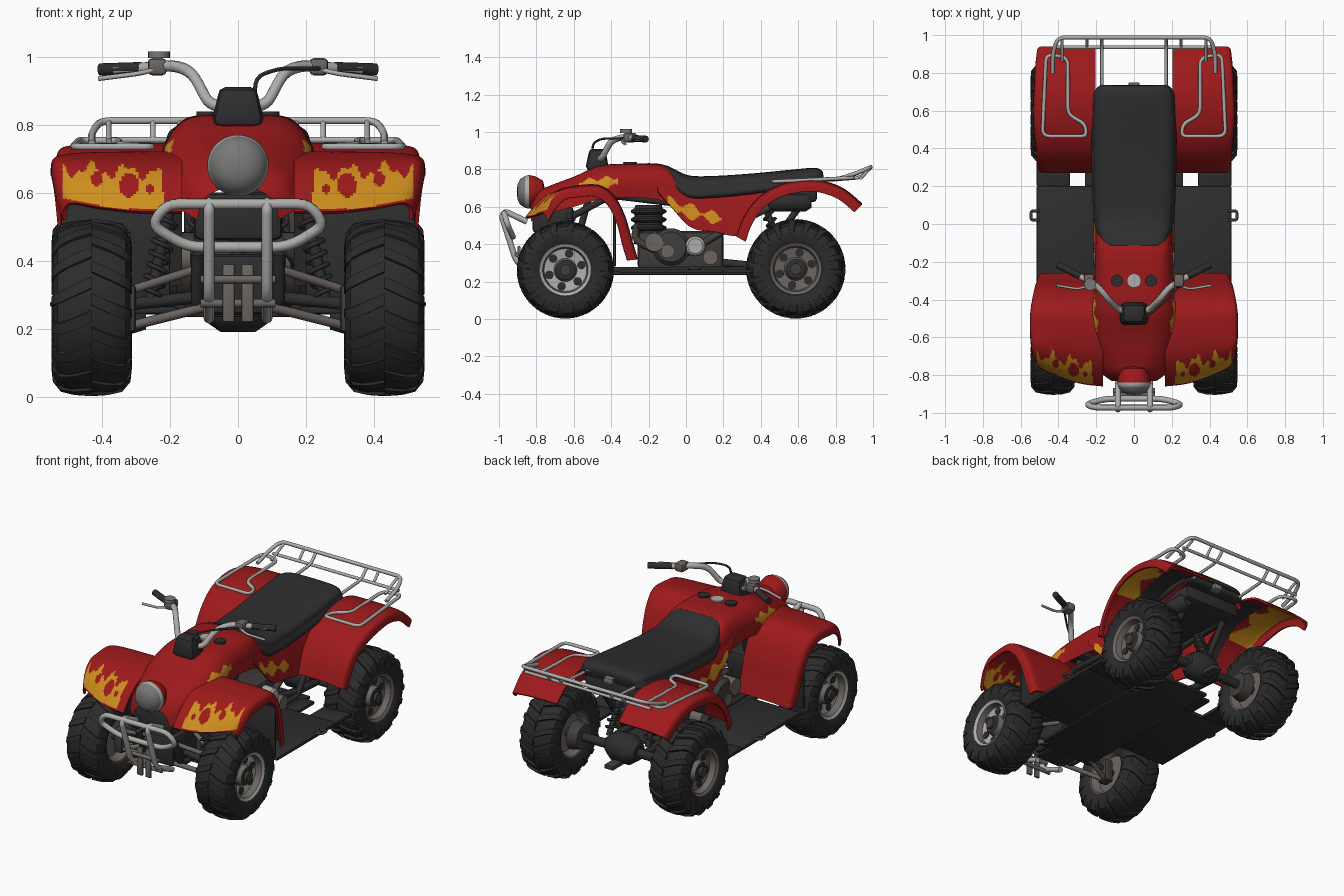
import bpy, bmesh, math
from mathutils import Vector as V

if "Cube" in bpy.data.objects:
    bpy.data.objects.remove(bpy.data.objects["Cube"])

def mat(name, *c):
    m = bpy.data.materials.new(name)
    m.diffuse_color = (*c, 1)
    m.use_nodes = True
    m.node_tree.nodes["Principled BSDF"].inputs["Base Color"].default_value = m.diffuse_color
    return m

RED, YEL = mat("red paint", .34, .010, .011), mat("flame yellow", .62, .275, .013)
BLK, TYR = mat("black plastic", .027, .027, .027), mat("tyre rubber", .024, .024, .024)
SIL, WRM = mat("silver metal", .42, .42, .41), mat("warm grey metal", .15, .13, .12)
LEN, ENG = mat("lens grey", .19, .19, .185), mat("dark engine grey", .05, .048, .046)

# ---------- helpers ----------
def finish(name, bm, mats, mirror=False, angle=38):
    bm.normal_update()
    for f in bm.faces:
        f.smooth = True
    for e in bm.edges:
        e.smooth = len(e.link_faces) != 2 or e.calc_face_angle(0) < math.radians(angle)
    me = bpy.data.meshes.new(name)
    for m in mats:
        me.materials.append(m)
    bm.to_mesh(me)
    ob = bpy.data.objects.new(name, me)
    bpy.context.collection.objects.link(ob)
    if mirror:
        ob.modifiers.new("mirror", 'MIRROR')
    return ob

def box(name, x0, x1, y0, y1, z0, z1, m, bevel=.01, mirror=False):
    bm = bmesh.new()
    for v in bmesh.ops.create_cube(bm, size=1)["verts"]:
        v.co = [(a + b) / 2 + c * (b - a) for c, a, b in zip(v.co, (x0, y0, z0), (x1, y1, z1))]
    bmesh.ops.bevel(bm, geom=bm.edges[:], offset=bevel, segments=2, profile=.5, affect='EDGES')
    return finish(name, bm, [m], mirror)

def lathe(name, prof, mats, loc, d=(1, 0, 0), n=32, mirror=False, idx=None):
    """prof: (distance along d, radius); idx: material per segment"""
    bm, q = bmesh.new(), V(d).to_track_quat('Z', 'Y')
    ang = [2 * math.pi * i / n for i in range(n)]
    rings = [[bm.verts.new(V(loc) + q @ V((r * math.cos(t), r * math.sin(t), a))) for t in ang] for a, r in prof]
    for k, (p, s) in enumerate(zip(rings, rings[1:])):
        for i in range(n):
            bm.faces.new((p[i - 1], p[i], s[i], s[i - 1])).material_index = idx[k] if idx else 0
    bmesh.ops.remove_doubles(bm, verts=bm.verts[:], dist=1e-5)
    bmesh.ops.recalc_face_normals(bm, faces=bm.faces[:])
    return finish(name, bm, mats, mirror)

def rod(name, a, b, r, m, mirror=False, n=20):
    L = (V(b) - V(a)).length
    return lathe(name, [(0, 0), (0, r), (L, r), (L, 0)], [m], a, V(b) - V(a), n, mirror)

def tube(name, pts, r, m, mirror=False, cyclic=False, fil=.04):
    p, out = [V(x) for x in pts], []
    for i, c in enumerate(p):
        a, b = p[i - 1] - c, p[(i + 1) % len(p)] - c
        d = min(fil, .45 * a.length, .45 * b.length) if cyclic or 0 < i < len(p) - 1 else 0
        a, b = c + a.normalized() * d, c + b.normalized() * d
        out += [a * (1 - t) ** 2 + c * 2 * t * (1 - t) + b * t * t for t in ((0, .25, .5, .75, 1) if d else (0,))]
    cu = bpy.data.curves.new(name, 'CURVE')
    cu.dimensions, cu.bevel_depth, cu.bevel_resolution, cu.use_fill_caps = '3D', r, 2, True
    s = cu.splines.new('POLY')
    s.points.add(len(out) - 1)
    s.points.foreach_set("co", [x for c in out for x in (*c, 1)])
    s.use_cyclic_u = cyclic
    tmp = bpy.data.objects.new("tmp", cu)
    bpy.context.collection.objects.link(tmp)
    me = bpy.data.meshes.new_from_object(tmp.evaluated_get(bpy.context.evaluated_depsgraph_get()))
    bm = bmesh.new()
    bm.from_mesh(me)
    bpy.data.objects.remove(tmp)
    return finish(name, bm, [m], mirror, 60)

def spline(p, n):
    out = []
    for i in range(n + 1):
        t = i * (len(p) - 1) / n
        k = min(int(t), len(p) - 2)
        u, a, b, c, d = t - k, p[max(k - 1, 0)], p[k], p[k + 1], p[min(k + 2, len(p) - 1)]
        out.append((b * 2 + (c - a) * u + (a * 2 - b * 5 + c * 4 - d) * u * u + (b * 3 - a - c * 3 + d) * u ** 3) * .5)
    return out

def patch(name, rows, mats, n, m, ref=(0, 0, 1), thick=0, rule=lambda c: 0, inner=lambda c: 0):
    """Smooth mirrored sheet through control rows; rule / inner give the outside / underside colour."""
    rows = [spline([V(c) for c in r], m) for r in rows]
    bm = bmesh.new()
    g = [[bm.verts.new(c) for c in spline([r[j] for r in rows], n)] for j in range(m + 1)]
    quads = [(g[i][j], g[i + 1][j], g[i + 1][j + 1], g[i][j + 1]) for i in range(m) for j in range(n)]
    fs = [bm.faces.new(q) for q in quads]
    bm.normal_update()
    if sum(f.normal.dot(V(ref)) for f in fs) < 0:
        bmesh.ops.reverse_faces(bm, faces=fs)
        bm.normal_update()
    for f in fs:
        f.material_index = rule(f.calc_center_median())
    if thick:
        edges = [e.verts[:] for e in bm.edges if len(e.link_faces) == 1]
        low = {v: bm.verts.new(v.co - v.normal * thick) for col in g for v in col}
        for q in quads:
            f = bm.faces.new([low[v] for v in reversed(q)])
            f.material_index = inner(f.calc_center_median())
        for a, b in edges:
            bm.faces.new((a, b, low[b], low[a]))
        bmesh.ops.recalc_face_normals(bm, faces=bm.faces[:])
    return finish(name, bm, mats, True, 50)

# ---------- wheels: tyre, curved tread lugs, rim ----------
for tag, y, z, R, depth, lugs, ring in (("front_wheel", -.645, .262, .26, .008, 16, SIL), ("rear_wheel", .587, .268, .266, .014, 18, WRM)):
    c, B = (.43, y, z), R - depth
    half = [(.098, .135), (.114, .165), (.114, B - .055), (.1, B - .02), (.065, B - .005)]
    lathe(tag + "_tyre", [(-a, r) for a, r in half] + [(0, B)] + half[::-1], [TYR], c, n=48, mirror=True)
    bm, w = bmesh.new(), 1.1 / lugs
    for s, k in [(s, k) for s in (-1, 1) for k in range(lugs)]:
        a0, rings = 2 * math.pi * (k + .25 * s) / lugs, []
        for x, r, a in ((.0, R, 0), (.05, R - .003, .09), (.09, R - .013, .16), (.114, R - .042, .19), (.118, R - .08, .19)):
            rings.append([bm.verts.new((.43 + s * (x - .012 * lo * (x > .1)), y + q * math.cos(a0 + a + da), z + q * math.sin(a0 + a + da)))
                          for q, da, lo in ((r, -w, 0), (r, w, 0), (r - .025, w * 1.2, 1), (r - .025, -w * 1.2, 1))])
        for p, q in zip(rings, rings[1:]):
            for j in range(4):
                bm.faces.new((p[j - 1], p[j], q[j], q[j - 1]))
        bm.faces.new(rings[0])
        bm.faces.new(rings[-1])
    bmesh.ops.recalc_face_normals(bm, faces=bm.faces[:])
    finish(tag + "_tread", bm, [TYR], True)
    lathe(tag + "_rim", [(-.05, 0), (-.05, .11), (-.095, .13), (-.1, .142), (.095, .146), (.104, .138), (.095, .122), (.06, .114), (.05, .062), (.08, .052),
          (.084, .035), (.084, 0)], [WRM, ring, BLK], c, mirror=True, idx=[0, 0, 0, 0, 1, 1, 0, 1, 0, 2, 2])
    for a in [math.pi / 3 * k + .3 for k in range(6)]:
        p = V((.478, y + .09 * math.cos(a), z + .09 * math.sin(a)))
        rod(tag + "_rim_hole", p, p + V((.012, 0, 0)), .023, BLK, True, 12)
    rod(tag + "_hub", (.5, y, z), (.53, y, z), .03, ENG, True)

# ---------- fenders with painted flames ----------
def fender_rows(path, centre, x0):
    rows = []
    for y, z, w, sh in path:  # crest point, half width, how far the outer corner is swept back
        lip, up = (V((0, *centre)) - V((0, y + sh, z))).normalized() * .055, sh * .35
        rows.append([(x0, y, z + .01), (x0 + .12, y + sh * .15, z + .01), (w - .11, y + sh * .55, z + .008 + up * .4), (w - .03, y + sh * .9, z + up),
                     (w - .005, y + sh + lip.y * .3, z + lip.z * .3 + up), (w, y + sh + lip.y, z + lip.z + up)])
    return rows

def front_flames(c):
    top = .664 + .018 * math.sin(c.x * 62) + .01 * math.sin(c.x * 150) + .03 * (c.x - .35)
    hole = any(math.hypot(c.x - hx, (c.z - hz) * .8) < r for hx, hz, r in ((.32, .622, .028), (.415, .64, .017), (.26, .61, .011)))
    return 2 if c.y < -.58 and .22 + .1 * max(0, c.z - .6) < c.x < .515 and .553 + .2 * max(0, c.x - .36) < c.z < top and not hole else 0

def rear_inner(c):
    return 2 if .42 < c.y < .88 and .37 + .03 * math.sin(c.y * 38) < c.x < .505 else 0 if c.x > .34 or c.y > .75 else 1

patch("front_fender", fender_rows([(-.86, .535, .515, .10), (-.79, .615, .535, .08), (-.70, .675, .545, .05), (-.58, .705, .55, 0), (-.46, .705, .55, 0),
      (-.38, .645, .54, 0), (-.325, .54, .53, 0), (-.29, .42, .52, 0), (-.26, .32, .51, 0)], (-.645, .262), .165),
      [RED, BLK, YEL], 110, 90, thick=.012, rule=front_flames, inner=lambda c: front_flames(c) or int(c.y > -.5))
patch("rear_fender", fender_rows([(.27, .44, .51, 0), (.31, .54, .515, 0), (.38, .635, .52, 0), (.48, .70, .53, 0), (.60, .732, .535, 0), (.72, .732, .53, 0),
      (.84, .69, .525, 0), (.94, .61, .515, 0)], (.587, .268), .205), [RED, BLK, YEL], 50, 40, thick=.012, inner=rear_inner)
box("front_splash_guard", .2, .52, -.39, -.375, .28, .58, BLK, .004, True)

# ---------- body, side panels, seat ----------
def tank_flames(c):
    return int(-.57 < c.y < -.36 and c.x > .12 and abs(c.z - .728 - .1 * (c.y + .45)) < .022 + .012 * math.sin(c.y * 70))

def panel_flames(c):
    return int(-.1 < c.y < .21 and abs(c.z - .58 + .25 * c.y) < .026 + .018 * math.sin(c.y * 55) + .08 * (.05 - c.y))

def seat_row(y, t, b, w):
    return [(0, y, t), (w * .65, y, t - .003), (w * .92, y, t - (t - b) * .2), (w, y, (t + b) / 2), (w * .98, y, b), (0, y, b)]

# body rows: y, centre height, then (x, z) of shoulder, side and hem
patch("body_cover", [[(0, y, z0)] + [(x, y, z) for x, z in xz] for y, z0, *xz in (
      (-.83, .62, (.05, .61), (.10, .58), (.12, .52)), (-.79, .68, (.07, .675), (.14, .63), (.17, .55)), (-.72, .715, (.09, .71), (.17, .66), (.20, .57)),
      (-.60, .76, (.12, .755), (.20, .70), (.22, .60)), (-.46, .82, (.135, .81), (.21, .745), (.225, .64)), (-.30, .83, (.145, .82), (.205, .75), (.20, .65)),
      (-.12, .825, (.15, .81), (.2, .74), (.20, .63)), (-.02, .75, (.13, .74), (.185, .70), (.20, .56)))], [RED, YEL], 100, 60, rule=tank_flames)
patch("side_panel", [[(.185, y, t), (.205, y, (t + b) / 2), (.215, y, b)] for y, t, b in ((-.15, .77, .68), (-.07, .73, .59), (.03, .68, .49),
      (.16, .68, .465), (.29, .69, .45), (.38, .70, .56), (.5, .71, .66), (.7, .735, .70))], [RED, YEL], 100, 40, (1, 0, 0), .012, panel_flames)
patch("seat", [seat_row(*r) for r in ((-.125, .80, .79, .12), (-.11, .822, .76, .15), (-.06, .80, .70, .18), (.02, .767, .65, .20), (.15, .765, .65, .207),
      (.35, .778, .67, .212), (.55, .797, .70, .212), (.68, .808, .72, .205), (.725, .795, .73, .18), (.735, .765, .755, .16))], [BLK], 60, 30)
box("under_seat_tray", -.19, .19, .1, .7, .625, .71, BLK, .02)
box("tail_light", -.03, .03, .7, .75, .72, .755, LEN, .008)

# ---------- headlight, dash, steering ----------
lathe("headlight", [(0, 0), (.004, .04), (.018, .068), (.045, .085), (.065, .09), (.1, .083), (.14, .06), (.155, 0)], [LEN, SIL, RED],
      (0, -.905, .68), (0, 1, 0), 40, idx=[0, 0, 0, 1, 2, 2, 2])
box("front_grille", -.13, .13, -.82, -.6, .46, .6, BLK, .02)
for v in box("steering_cover", -.075, .075, -.535, -.415, .79, .91, BLK, .028).data.vertices:
    if v.co.z > .85:
        v.co.x, v.co.y = v.co.x * .8, v.co.y * .8 - .094
for x, r, m in ((-.09, .032, BLK), (0, .038, SIL), (.09, .032, BLK)):
    rod("dash_dial", (x, -.3, .79), (x, -.3, .839), r, m)
tube("handlebar", [(.03, -.47, .85), (.085, -.45, .86), (.135, -.4, .955), (.19, -.33, .975), (.28, -.28, .966), (.36, -.24, .962)], .017, SIL, True, fil=.05)
rod("handle_grip", (.285, -.277, .966), (.405, -.215, .962), .018, BLK, True)
box("control_housing", .21, .265, -.335, -.265, .945, .995, WRM, .012, True)
rod("brake_reservoir", (-.232, -.32, .995), (-.232, -.32, 1.015), .032, LEN)
tube("brake_lever", [(.23, -.32, .965), (.29, -.345, .95), (.41, -.325, .935)], .007, SIL, True)
tube("throttle_cable", [(.05, -.5, .86), (.05, -.5, .94), (.12, -.45, .965), (.24, -.33, .965)], .006, BLK, fil=.06)
rod("steering_stem", (0, -.47, .83), (0, -.6, .35), .018, BLK)

# ---------- front bumper and rear rack ----------
tube("bumper_hoop", [(-.21, -.972, .567), (.21, -.972, .567), (.255, -.955, .505), (.15, -.925, .44), (-.15, -.925, .44), (-.255, -.955, .505)], .016, SIL, cyclic=True, fil=.05)
tube("bumper_upright", [(.085, -.85, .52), (.085, -.965, .575), (.085, -.985, .55), (.085, -.905, .3), (.085, -.75, .23)], .016, SIL, True)
for z, y in ((.345, -.905), (.275, -.88)):
    rod("bumper_crossbar", (-.11, y, z), (.11, y, z), .012, WRM)
box("bumper_skid_plate", .01, .045, -.9, -.885, .22, .39, WRM, .004, True)
tube("rack_hoop", [(.465, .9, .755), (.485, .465, .735), (.25, .465, .735), (.26, .53, .735), (.35, .58, .74), (.35, .88, .752)], .010, SIL, True, True)
tube("rack_rear_rail", [(.43, .8, .745), (.43, .9, .775), (.405, .988, .812), (-.405, .988, .812), (-.43, .9, .775), (-.43, .8, .745)], .011, SIL)
rod("rack_lower_rail", (-.42, .935, .755), (.42, .935, .755), .009, SIL)
tube("rack_stay", [(.17, .988, .81), (.17, .935, .755), (.17, .64, .735)], .009, SIL, True)
for x, y in ((.25, .935), (.38, .86)):
    rod("rack_strut", (x, .988, .81), (x, y, .752), .008, SIL, True)

# ---------- floor, frame and engine ----------
for x0, x1, y0, y1 in ((.18, .515, -.36, .2), (.34, .515, .2, .36), (.18, .26, .2, .36)):
    box("foot_board", x0, x1, y0, y1, .245, .265, BLK, .005, True)
tube("foot_peg", [(.5, .02, .268), (.545, .02, .272), (.545, .07, .272), (.5, .07, .268)], .008, ENG, True, fil=.015)
box("belly_plate", -.19, .19, -.62, .42, .235, .255, BLK, .006)
tube("frame_rail", [(.12, -.78, .42), (.12, -.72, .26), (.14, .36, .26), (.14, .62, .62)], .018, BLK, True)
tube("upper_frame", [(.1, -.7, .5), (.11, -.4, .66), (.14, .1, .6), (.15, .65, .64)], .018, BLK, True)
box("engine_case", -.14, .14, -.26, .2, .26, .47, ENG, .03)
lathe("engine_cylinder", [(0, 0), (0, .08)] + [(.06 + k * .011, .075 + .02 * (k // 2 % 2)) for k in range(13)] + [(.21, .07), (.21, 0)], [BLK], (.03, -.2, .4), (0, 0, 1))
lathe("engine_cover", [(0, .1), (.05, .1), (.075, .08), (.08, 0)], [ENG], (.13, -.08, .385), mirror=True)
lathe("engine_side_cap", [(0, .055), (.07, .052), (.08, .04), (.08, 0)], [SIL], (.13, .05, .39), n=24, mirror=True)
for y, z, r in ((-.17, .41, .05), (-.1, .36, .035), (.13, .33, .04)):
    rod("engine_boss", (.12, y, z), (.215, y, z), r, WRM, True)
tube("exhaust_pipe", [(.05, -.26, .5), (.17, -.28, .42), (.18, -.05, .32), (.17, .25, .5), (.16, .45, .6)], .02, ENG, fil=.08)
lathe("muffler", [(0, 0), (0, .03), (.03, .05), (.2, .05), (.23, .03), (.23, 0)], [BLK], (.16, .44, .625), (0, 1, 0))

# ---------- suspension, axles, hitch ----------
box("front_gear_case", -.1, .1, -.76, -.52, .24, .42, BLK, .025)
for y0 in (-.74, -.55):
    rod("upper_arm", (.09, y0, .385), (.31, -.645, .315), .013, WRM, True, 12)
    rod("lower_arm", (.09, y0, .265), (.33, -.645, .205), .014, WRM, True, 12)
box("front_knuckle", .3, .36, -.68, -.61, .19, .33, ENG, .012, True)
rod("front_axle", (.05, -.645, .3), (.42, -.645, .262), .018, BLK, True)
for tag, a, b in (("front_shock", V((.2, -.62, .56)), V((.26, -.645, .27))), ("rear_shock", V((.11, .42, .6)), V((.13, .55, .3)))):
    rod(tag + "_damper", a, b, .017, BLK, True, 12)
    q, L = (b - a).to_track_quat('Z', 'Y'), (b - a).length
    tube(tag + "_spring", [a + q @ V((.03 * math.cos(i * .7), .03 * math.sin(i * .7), L * (.1 + .8 * i / 60))) for i in range(61)], .007, BLK, True, fil=0)
rod("rear_axle", (0, .587, .268), (.42, .587, .268), .026, BLK, True)
lathe("rear_gear_case", [(-.1, 0), (-.1, .05), (-.05, .085), (.05, .085), (.1, .05), (.1, 0)], [BLK], (0, .587, .275))
lathe("rear_brake_drum", [(0, 0), (0, .07), (.05, .085), (.06, .085), (.06, 0)], [ENG], (.27, .587, .268), mirror=True)
tube("swing_arm", [(.1, .2, .3), (.13, .4, .28), (.13, .587, .268)], .022, BLK, True)
box("tow_hitch", -.03, .03, .62, .74, .2, .225, ENG, .006)
